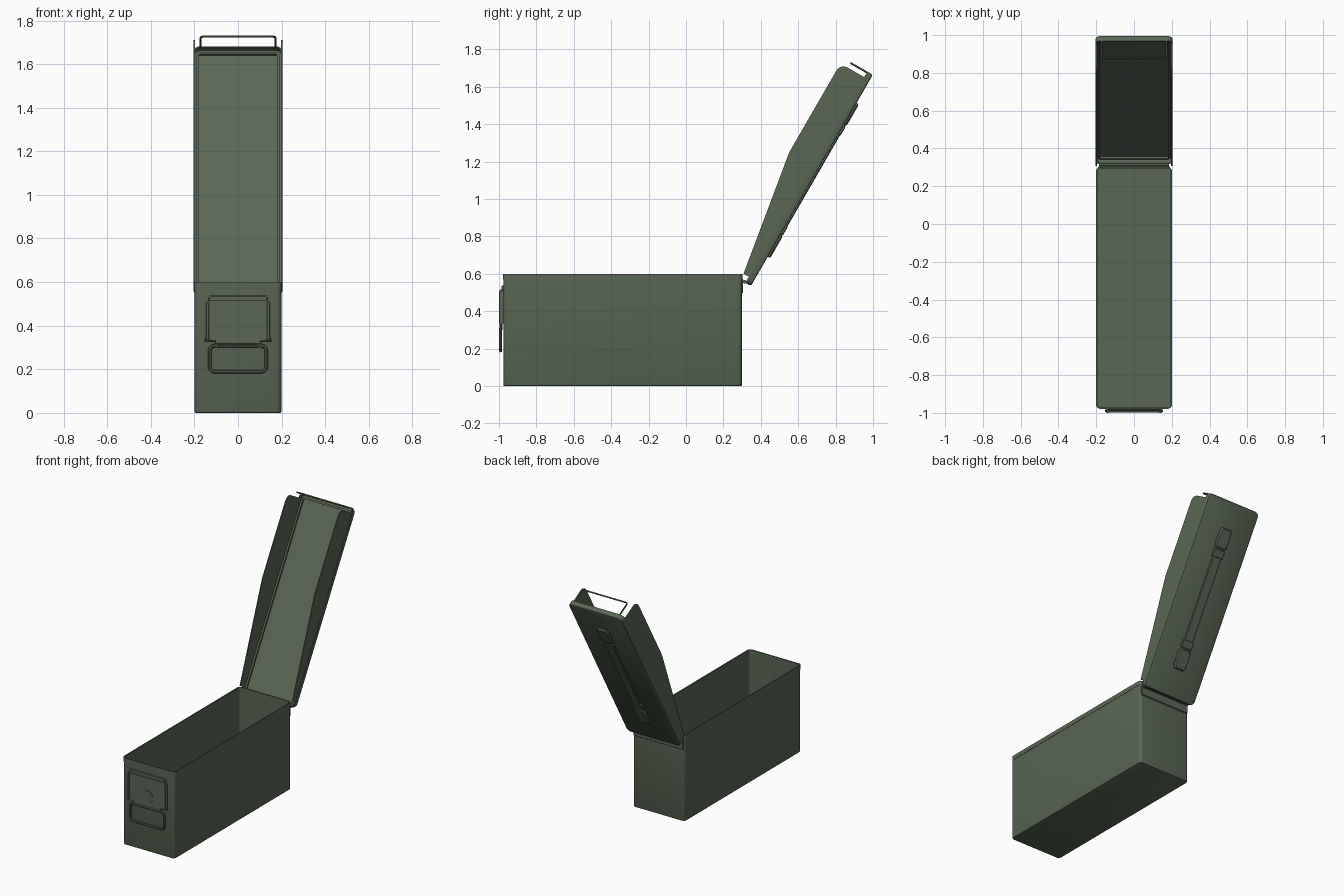
import bpy, bmesh, math
from mathutils import Matrix, Vector

if "Cube" in bpy.data.objects:
    bpy.data.objects.remove(bpy.data.objects["Cube"])

green = bpy.data.materials.new("olive_green")
green.diffuse_color = (0.10, 0.135, 0.09, 1)
green.use_nodes = True
green.node_tree.nodes["Principled BSDF"].inputs["Base Color"].default_value = green.diffuse_color

# Lid frame: x across, y along the lid from the hinge, z towards the inside
LID = Matrix.Translation((0, 0.347, 0.535)) @ Matrix.Rotation(math.radians(60), 4, 'X')
BODY = Matrix.Identity(4)
PLANES = {
    "xy": lambda a, b, d: (a, b, d),
    "xz": lambda a, b, d: (a, d, b),
    "yz": lambda a, b, d: (d, a, b),
}


def rrect(a0, a1, b0, b1, r, n=5):
    """Rounded rectangle outline."""
    pts = []
    for k, (ca, cb) in enumerate([(a1 - r, b1 - r), (a0 + r, b1 - r), (a0 + r, b0 + r), (a1 - r, b0 + r)]):
        for i in range(n + 1):
            t = math.pi / 2 * (k + i / n)
            pts.append((ca + r * math.cos(t), cb + r * math.sin(t)))
    return pts


def loft(name, loops, plane="xy", frame=BODY, wrap=False):
    """Bridge (outline, depth) loops; cap the ends unless wrapped into a ring."""
    bm = bmesh.new()
    rows = [[bm.verts.new(PLANES[plane](a, b, d)) for a, b in pts] for pts, d in loops]
    pairs = list(zip(rows, rows[1:])) + ([(rows[-1], rows[0])] if wrap else [])
    for p, q in pairs:
        for i in range(len(p)):
            j = (i + 1) % len(p)
            bm.faces.new((p[i], p[j], q[j], q[i]))
    if not wrap:
        bm.faces.new(rows[0])
        bm.faces.new(rows[-1])
    bmesh.ops.recalc_face_normals(bm, faces=bm.faces)
    me = bpy.data.meshes.new(name)
    bm.to_mesh(me)
    bm.free()
    me.transform(frame)
    ob = bpy.data.objects.new(name, me)
    bpy.context.collection.objects.link(ob)
    return finish(ob)


def finish(ob):
    ob.data.materials.clear()
    ob.data.materials.append(green)
    bpy.ops.object.select_all(action='DESELECT')
    ob.select_set(True)
    bpy.context.view_layer.objects.active = ob
    bpy.ops.object.shade_smooth_by_angle(angle=math.radians(35))
    return ob


def prism(name, pts, d0, d1, plane="xy", frame=BODY):
    return loft(name, [(pts, d0), (pts, d1)], plane, frame)


def plate(name, a0, a1, b0, b1, r, d0, d1, plane, frame=BODY, e=0.004):
    """Rounded plate whose outer edge (at d1) is chamfered."""
    s = e if d1 > d0 else -e
    full = rrect(a0, a1, b0, b1, r)
    small = rrect(a0 + e, a1 - e, b0 + e, b1 - e, r)
    return loft(name, [(full, d0), (full, d1 - s), (small, d1)], plane, frame)


def tray(name, w, y0, y1, z0, z1, r, t, e, frame=BODY):
    """Open thin-walled tray with a softened bottom edge."""
    def o(k):
        return rrect(-w + k, w - k, y0 + k, y1 - k, max(r - k, 0.004))
    return loft(name, [(o(e), z0), (o(e * 0.3), z0 + e * 0.3), (o(0), z0 + e),
                       (o(0), z1), (o(t), z1), (o(t), z0 + t)], "xy", frame)


def band(name, w, y0, y1, z0, z1, r, t, frame=BODY):
    """Flat rectangular ring."""
    out = rrect(-w, w, y0, y1, r)
    inn = rrect(-w + t, w - t, y0 + t, y1 - t, max(r - t, 0.004))
    return loft(name, [(out, z0), (out, z1), (inn, z1), (inn, z0)], "xy", frame, True)


def wire(name, pts, rad, frame=BODY, cyclic=True):
    """Round wire through 3D points."""
    cu = bpy.data.curves.new(name, 'CURVE')
    cu.dimensions = '3D'
    cu.bevel_depth, cu.bevel_resolution, cu.use_fill_caps = rad, 2, True
    sp = cu.splines.new('POLY')
    sp.points.add(len(pts) - 1)
    for p, co in zip(sp.points, pts):
        p.co = (*(frame @ Vector(co)), 1)
    sp.use_cyclic_u = cyclic
    ob = bpy.data.objects.new(name, cu)
    bpy.context.collection.objects.link(ob)
    bpy.ops.object.select_all(action='DESELECT')
    ob.select_set(True)
    bpy.context.view_layer.objects.active = ob
    bpy.ops.object.convert(target='MESH')
    return finish(bpy.context.view_layer.objects.active)


# Box body and its rim
tray("box_body", 0.199, -0.977, 0.30, 0, 0.598, 0.022, 0.006, 0.006)
band("box_rim", 0.201, -0.979, 0.302, 0.57, 0.60, 0.024, 0.007)

# Hinge
plate("hinge_plate", -0.19, 0.19, 0.495, 0.575, 0.008, 0.298, 0.306, "xz")
wire("hinge_pin", [(-0.185, 0.313, 0.558), (0.185, 0.313, 0.558)], 0.010, cyclic=False)

# Latch plate, top tab, boss, lower pull loop
plate("latch_tab", -0.135, 0.135, 0.50, 0.538, 0.008, -0.974, -0.987, "xz")
notched = [(-0.145, 0.335), (-0.105, 0.335), (-0.095, 0.318), (0.095, 0.318), (0.105, 0.335),
           (0.145, 0.335), (0.145, 0.505), (0.137, 0.515), (-0.137, 0.515), (-0.145, 0.505)]
prism("latch_plate", notched, -0.981, -0.994, "xz")
disc = [(0.045 * math.cos(i * math.pi / 16), 0.385 + 0.045 * math.sin(i * math.pi / 16)) for i in range(32)]
prism("latch_boss", disc, -0.99, -0.997, "xz")
for s in (-1, 1):
    x0, x1 = sorted((s * 0.134, s * 0.146))
    plate("latch_side_flange", x0, x1, 0.335, 0.51, 0.004, -0.975, -1.0, "xz", e=0.002)
    wire("latch_pull_arm", [(s * 0.10, -0.989, 0.30), (s * 0.10, -0.989, 0.332), (s * 0.153, -0.989, 0.335)],
         0.007, cyclic=False)
wire("latch_pull", [(x, -0.991, z) for x, z in rrect(-0.13, 0.13, 0.188, 0.308, 0.025)], 0.008)

# Lid: shallow pan, gasket, side flaps, closing wire
tray("lid_pan", 0.205, 0, 1.304, 0, 0.034, 0.03, 0.006, 0.010, LID)
band("lid_gasket", 0.192, 0.02, 1.284, 0.004, 0.018, 0.02, 0.012, LID)
flap = [(0.04, 0.004), (0.036, 0.067), (0.722, 0.18), (1.225, 0.18), (1.248, 0.175),
        (1.264, 0.161), (1.27, 0.14), (1.27, 0.004)]
for s in (-1, 1):
    prism("lid_side_flap", flap, s * 0.197, s * 0.203, "yz", LID)
wire("closing_wire", [(x, 1.299, v) for x, v in rrect(-0.172, 0.172, 0.026, 0.132, 0.014)], 0.005, LID)

# Carry handle with brackets on the outside of the lid
plate("handle_strap", -0.034, 0.034, 0.28, 1.03, 0.01, -0.001, -0.010, "xy", LID)
for y0, d in ((0.18, 1), (1.13, -1)):
    base = [(-0.034, y0), (0.034, y0), (0.046, y0 + d * 0.02), (0.046, y0 + d * 0.12), (0.036, y0 + d * 0.135),
            (-0.036, y0 + d * 0.135), (-0.046, y0 + d * 0.12), (-0.046, y0 + d * 0.02)]
    top = [(x * 0.85, y0 + d * 0.0675 + (y - y0 - d * 0.0675) * 0.9) for x, y in base]
    loft("handle_bracket", [(base, 0.001), (base, -0.007), (top, -0.015)], "xy", LID)
    b0, b1 = sorted((y0 + d * 0.14, y0 + d * 0.195))
    plate("handle_loop", -0.042, 0.042, b0, b1, 0.008, 0.001, -0.013, "xy", LID)
